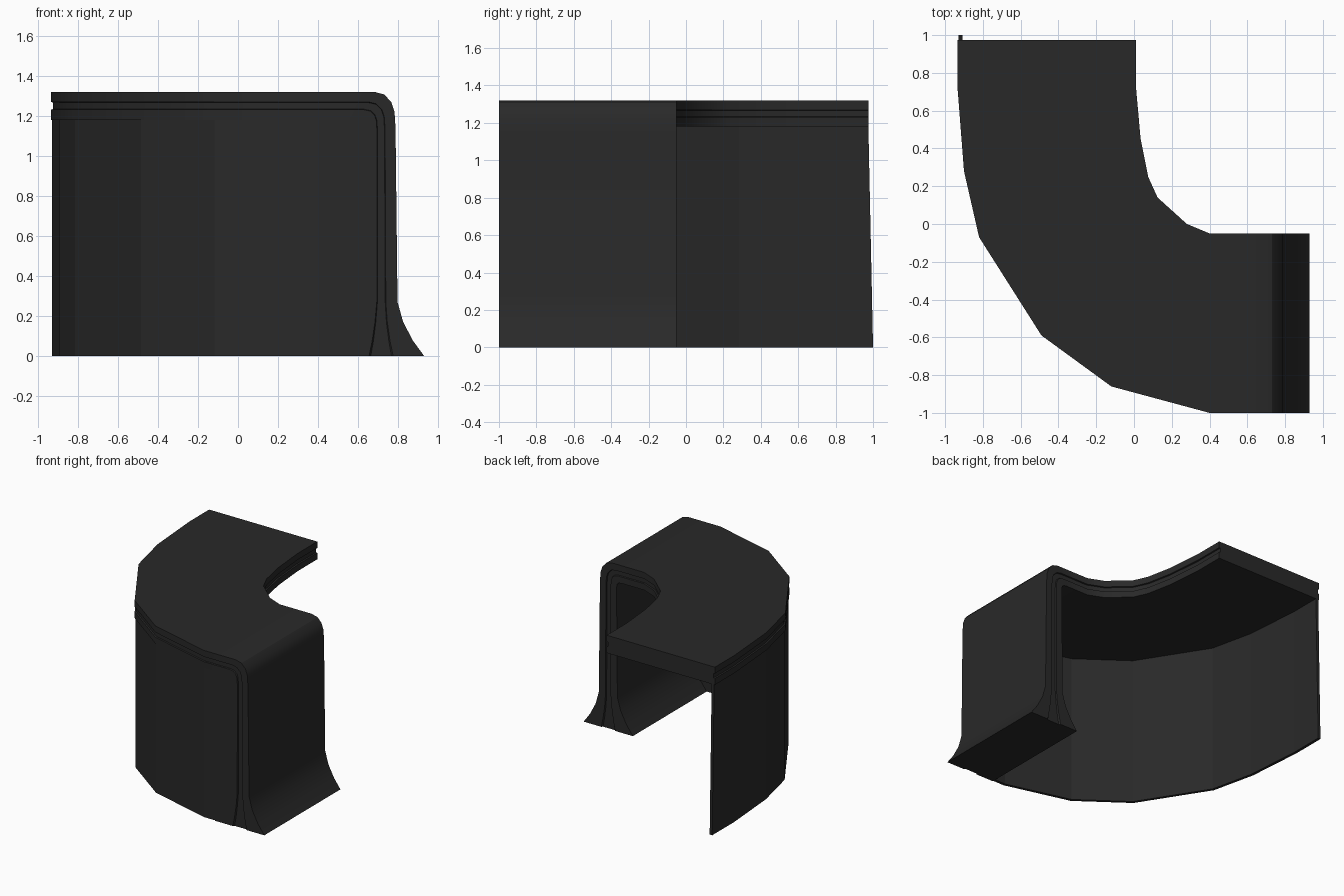
import bpy, bmesh
from mathutils import Vector

if "Cube" in bpy.data.objects:
    bpy.data.objects.remove(bpy.data.objects["Cube"])

mat = bpy.data.materials.new("black")
mat.diffuse_color = (0.022, 0.022, 0.022, 1)
mat.use_nodes = True
mat.node_tree.nodes["Principled BSDF"].inputs["Base Color"].default_value = mat.diffuse_color


def sweep(name, rings):
    """Skin closed rings of equal length into a capped solid."""
    bm = bmesh.new()
    vs = [[bm.verts.new(p) for p in r] for r in rings]
    n = len(vs[0])
    for a, b in zip(vs, vs[1:]):
        for i in range(n):
            j = (i + 1) % n
            bm.faces.new((a[i], a[j], b[j], b[i]))
    bm.faces.new(vs[0])
    bm.faces.new(vs[-1])
    bmesh.ops.recalc_face_normals(bm, faces=bm.faces)
    me = bpy.data.meshes.new(name)
    bm.to_mesh(me)
    bm.free()
    me.materials.append(mat)
    ob = bpy.data.objects.new(name, me)
    bpy.context.collection.objects.link(ob)
    return ob


# plan outline of the curved worktop: outer and inner edges, paired
outer = [(-.935, .975), (-.935, .73), (-.90, .28), (-.82, -.07),
         (-.49, -.59), (-.12, -.86), (.40, -1.0)]
inner = [(.01, .975), (.01, .73), (.035, .45), (.075, .25),
         (.125, .14), (.28, 0), (.40, -.05)]
TOP, UNDER = 1.32, 1.18

# end leg, side profile: (outside x, z), (inside x, z)
leg = [((.68, 1.32), (.60, 1.18)), ((.73, 1.307), (.622, 1.176)),
       ((.765, 1.27), (.636, 1.165)), ((.782, 1.22), (.64, 1.15)),
       ((.787, 1.14), (.642, 1.12)), ((.797, .27), (.635, .27)),
       ((.825, .17), (.605, .17)), ((.875, .075), (.555, .075)),
       ((.93, 0), (.50, 0))]


def section(a, b, c, d):
    """a-b outside face, d-c inside face; both edges carry a shallow groove."""
    a, b, c, d = map(Vector, (a, b, c, d))
    across = (b - a).normalized() * .01
    steps = [(0, 0), (.36, 0), (.38, 1), (.62, 1), (.64, 0), (1, 0)]
    front = [a.lerp(d, t) + across * g for t, g in steps]
    back = [b.lerp(c, t) - across * g for t, g in steps]
    return front + back[::-1]


# worktop that bends down into the flared leg
rings = [section((*o, TOP), (*i, TOP), (*i, UNDER), (*o, UNDER))
         for o, i in zip(outer, inner)]
rings += [section((ox, -1, oz), (ox, -.05, oz), (ix, -.05, iz), (ix, -1, iz))
          for (ox, oz), (ix, iz) in leg]
top = sweep("worktop_and_leg", rings)
bpy.context.view_layer.objects.active = top
top.select_set(True)
bpy.ops.object.shade_smooth_by_angle(angle=0.52)

# thin curved front panel below the worktop
pts = [Vector(p) for p in outer] + [Vector((.65, -1.0))]
wall = []
for k, p in enumerate(pts):
    t = (pts[min(k + 1, len(pts) - 1)] - pts[max(k - 1, 0)]).normalized()
    nrm = Vector((-t.y, t.x))
    a, b = p + nrm * .006, p + nrm * .028
    ext = .025 if k == 0 else 0
    wall.append([(a.x, a.y + ext, 0), (b.x, b.y + ext, 0),
                 (b.x, b.y, UNDER + .005), (a.x, a.y, UNDER + .005)])
sweep("front_panel", wall)
